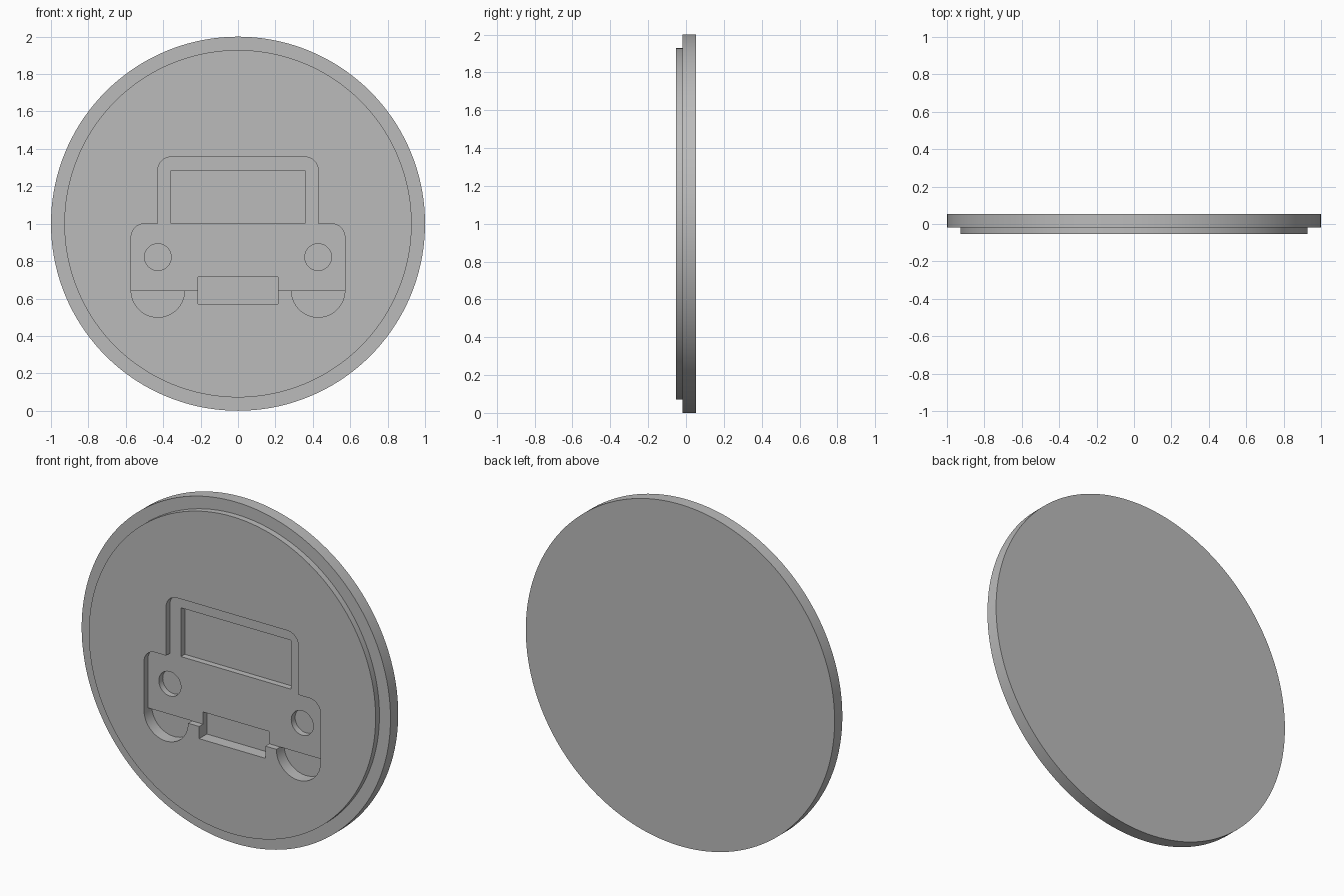
import bpy
import bmesh
from math import sin, cos, pi, radians

U = 1 / 28          # design unit: the disc radius is 28 units
MID = 28            # height of the disc centre in units

cube = bpy.data.objects.get("Cube")
if cube:
    bpy.data.objects.remove(cube, do_unlink=True)

grey = bpy.data.materials.new("plain grey")
grey.use_nodes = True
grey.diffuse_color = (0.5, 0.5, 0.5, 1)
grey.node_tree.nodes["Principled BSDF"].inputs["Base Color"].default_value = (0.5, 0.5, 0.5, 1)


def arc(cx, cz, r, start, end, steps):
    """Points along an arc, angles in degrees."""
    angles = [radians(start + (end - start) * i / steps) for i in range(steps + 1)]
    return [(cx + r * cos(a), cz + r * sin(a)) for a in angles]


def circle(cx, cz, r, steps):
    return arc(cx, cz, r, 0, 360, steps)[:-1]


def box(half, low, high):
    return [(-half, low), (half, low), (half, high), (-half, high)]


def add_ring(bm, outline, y):
    return [bm.verts.new((x * U, y * U, (z + MID) * U)) for x, z in outline]


def add_solid(bm, sections):
    """Skin a closed solid through (outline, y) sections."""
    rings = [add_ring(bm, outline, y) for outline, y in sections]
    for a, b in zip(rings, rings[1:]):
        for i in range(len(a)):
            j = (i + 1) % len(a)
            bm.faces.new((a[i], a[j], b[j], b[i]))
    bm.faces.new(rings[0])
    bm.faces.new(rings[-1])


def make_object(name, solids):
    bm = bmesh.new()
    for sections in solids:
        add_solid(bm, sections)
    bmesh.ops.recalc_face_normals(bm, faces=bm.faces)
    mesh = bpy.data.meshes.new(name)
    bm.to_mesh(mesh)
    bm.free()
    mesh.materials.append(grey)
    obj = bpy.data.objects.new(name, mesh)
    bpy.context.collection.objects.link(obj)
    return obj


def pocket(outline, depth):
    """Cutter solid from in front of the face to the given depth."""
    return [(outline, -4), (outline, depth)]


# Stepped disc: wide back plate with a slightly smaller raised front
wide, small = circle(0, 0, 28, 144), circle(0, 0, 26, 144)
disc = make_object("stepped_disc", [[(wide, 1.5), (wide, -0.5), (small, -0.5), (small, -1.5)]])

# Shallow recess: car body with rounded shoulders and roof
right_half = ([(16, -10)] + arc(14, -2, 2, 0, 90, 10)
              + [(12, 0)] + arc(10, 8, 2, 0, 90, 10))
body = right_half + [(-x, z) for x, z in reversed(right_half)]
body_cutter = make_object("body_recess_cutter", [pocket(body, -0.5)])

# Deep recesses: windscreen, number plate, headlights and wheels
details = [box(10, 0, 8), box(6, -12, -8)]
for side in (-1, 1):
    details.append(circle(side * 12, -5, 2, 40))
    details.append(arc(side * 12, -10, 4, 180, 360, 32))
detail_cutter = make_object("detail_recess_cutter", [pocket(d, 0.5) for d in details])

# Carve the recesses and drop the cutters
bpy.context.view_layer.objects.active = disc
for cutter in (detail_cutter, body_cutter):
    cutter.hide_render = True
    mod = disc.modifiers.new(cutter.name, "BOOLEAN")
    mod.operation = "DIFFERENCE"
    mod.solver = "EXACT"
    mod.object = cutter
    bpy.ops.object.modifier_apply(modifier=mod.name)
    bpy.data.objects.remove(cutter, do_unlink=True)

# Smooth the round walls, keep the rims crisp
bpy.ops.object.select_all(action="DESELECT")
disc.select_set(True)
bpy.ops.object.shade_smooth_by_angle(angle=radians(30))
